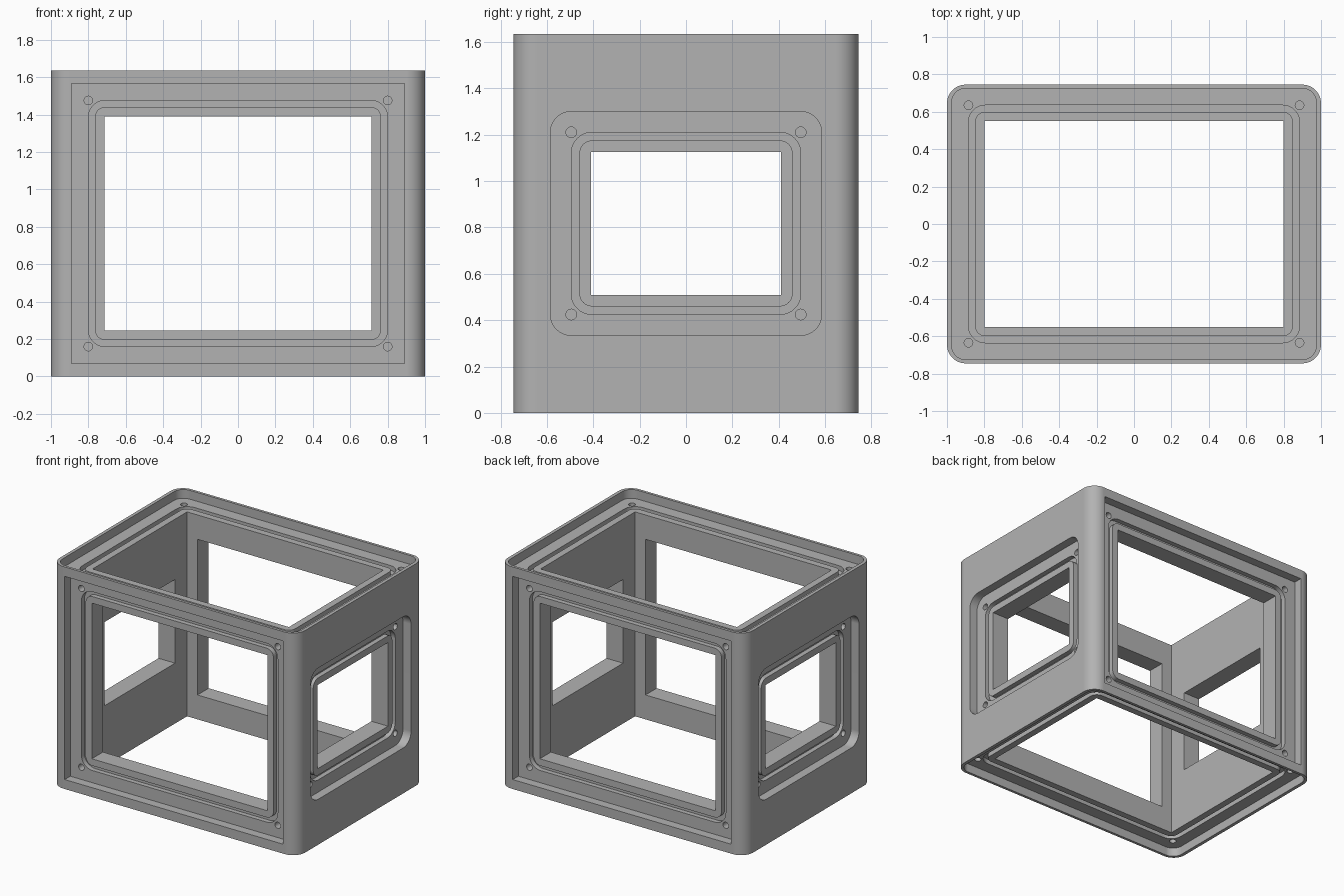
import bpy, bmesh, math
from mathutils import Matrix, Vector

cube = bpy.data.objects.get("Cube")
if cube:
    bpy.data.objects.remove(cube, do_unlink=True)

WIDTH, DEPTH, HEIGHT = 2.0, 1.49, 1.635
RECESS = 0.065          # depth of the panel seats
GROOVE = 0.035          # depth of the seal grooves
HOLE = 0.1              # depth of the screw holes
CENTRE = Vector((0, 0, HEIGHT / 2))


def rounded(half_u, half_v, radius, steps=10):
    """Counter-clockwise outline of a rounded rectangle."""
    if radius == 0:
        return [(half_u, half_v), (-half_u, half_v), (-half_u, -half_v), (half_u, -half_v)]
    points = []
    for k, (su, sv) in enumerate([(1, 1), (-1, 1), (-1, -1), (1, -1)]):
        for i in range(steps + 1):
            a = math.pi / 2 * (k + i / steps)
            points.append((su * (half_u - radius) + radius * math.cos(a),
                           sv * (half_v - radius) + radius * math.sin(a)))
    return points


def solid(name, outer, low, high, frame, inner=None):
    """Extruded outline, or a ring when an inner outline is given."""
    bm = bmesh.new()

    def loop(points, w):
        return [bm.verts.new(frame @ Vector((u, v, w))) for u, v in points]

    def bridge(a, b):
        for i in range(len(a)):
            j = (i + 1) % len(a)
            bm.faces.new((a[i], a[j], b[j], b[i]))

    bottom, top = loop(outer, low), loop(outer, high)
    bridge(bottom, top)
    if inner:
        in_bottom, in_top = loop(inner, low), loop(inner, high)
        bridge(in_bottom, in_top)
        bridge(bottom, in_bottom)
        bridge(top, in_top)
    else:
        bm.faces.new(bottom)
        bm.faces.new(top)
    bmesh.ops.recalc_face_normals(bm, faces=bm.faces)
    mesh = bpy.data.meshes.new(name)
    bm.to_mesh(mesh)
    bm.free()
    obj = bpy.data.objects.new(name, mesh)
    bpy.context.collection.objects.link(obj)
    return obj


# Main block with rounded vertical edges
upright = Matrix.Translation(CENTRE)
body = solid("enclosure_frame", rounded(WIDTH / 2, DEPTH / 2, 0.1, 14),
             -HEIGHT / 2, HEIGHT / 2, upright)
bpy.context.view_layer.objects.active = body
body.select_set(True)


def cut(cutter):
    cutter.hide_render = True
    mod = body.modifiers.new("cut", "BOOLEAN")
    mod.operation = "DIFFERENCE"
    mod.solver = "EXACT"
    mod.object = cutter
    bpy.ops.object.modifier_apply(modifier=mod.name)
    mesh = cutter.data
    bpy.data.objects.remove(cutter, do_unlink=True)
    bpy.data.meshes.remove(mesh)


# Inner chamber, open at top and bottom
cut(solid("chamber_cutter", rounded(0.8, 0.55, 0), -HEIGHT, HEIGHT, upright))

# Each pair of faces: u, v and outward directions, distance, window half sizes, seat corner radius
X, Y, Z = Vector((1, 0, 0)), Vector((0, 1, 0)), Vector((0, 0, 1))
panels = [(X, Y, Z, HEIGHT / 2, 0.8, 0.55, 0.075),
          (X, Z, Y, DEPTH / 2, 0.715, 0.573, 0),
          (Y, Z, X, WIDTH / 2, 0.41, 0.308, 0.09)]

for u, v, normal, dist, wu, wv, radius in panels:
    for sign in (1, -1):
        out = normal * sign
        frame = Matrix.Translation(CENTRE + out * dist) @ Matrix((u, v, out)).transposed().to_4x4()
        # Seat for the cover panel
        cut(solid("seat_cutter", rounded(wu + 0.175, wv + 0.175, radius), -RECESS, 0.1, frame))
        # Window into the chamber
        if normal != Z:
            cut(solid("window_cutter", rounded(wu, wv, 0), -0.3, 0.1, frame))
        # Seal groove round the window
        cut(solid("groove_cutter", rounded(wu + 0.085, wv + 0.085, 0.09),
                  -RECESS - GROOVE, -RECESS / 2, frame, rounded(wu + 0.05, wv + 0.05, 0.055)))
        # Screw holes at the groove corners
        for su in (1, -1):
            for sv in (1, -1):
                spot = frame @ Matrix.Translation((su * (wu + 0.085), sv * (wv + 0.085), 0))
                cut(solid("hole_cutter", rounded(0.023, 0.023, 0.0229, 5),
                          -RECESS - HOLE, -RECESS / 2, spot))

# Plain grey finish
grey = bpy.data.materials.new("plain_grey")
grey.use_nodes = True
colour = (0.45, 0.45, 0.45, 1)
grey.diffuse_color = colour
grey.node_tree.nodes["Principled BSDF"].inputs["Base Color"].default_value = colour
body.data.materials.clear()
body.data.materials.append(grey)
for face in body.data.polygons:
    face.material_index = 0

# Smooth rounded edges, flat faces kept crisp
bpy.ops.object.shade_smooth_by_angle(angle=math.radians(30))
weighted = body.modifiers.new("weighted_normals", "WEIGHTED_NORMAL")
weighted.keep_sharp = True
